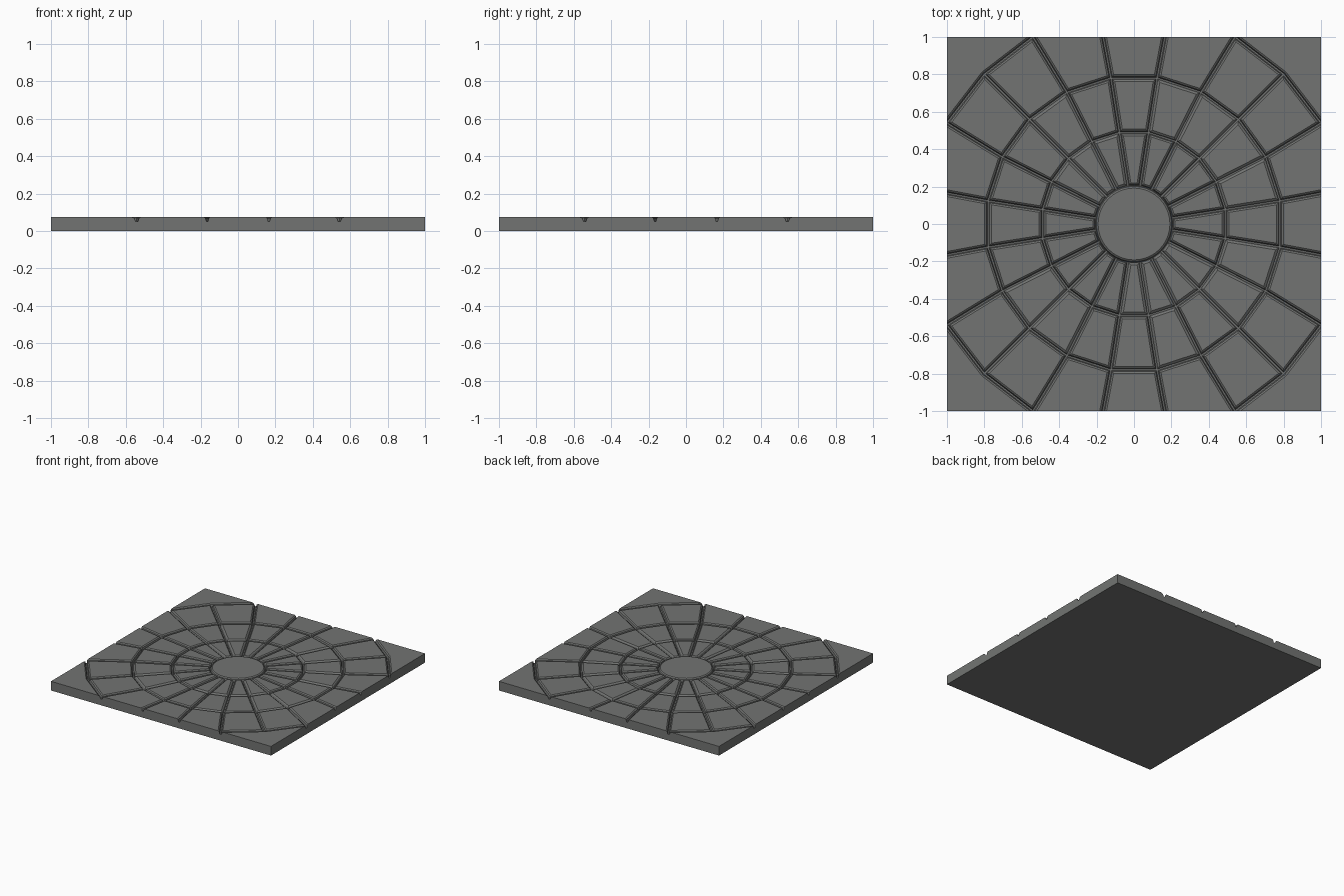
import bpy, bmesh, math, random
from mathutils import Vector

if "Cube" in bpy.data.objects:
    bpy.data.objects.remove(bpy.data.objects["Cube"])

random.seed(4)
TOP, BED = 0.075, 0.05          # stone top and groove floor

stone = bpy.data.materials.new("grey stone")
stone.diffuse_color = (0.17, 0.175, 0.17, 1)
stone.use_nodes = True
stone.node_tree.nodes["Principled BSDF"].inputs["Base Color"].default_value = stone.diffuse_color


def make_object(name, bm):
    bmesh.ops.recalc_face_normals(bm, faces=bm.faces)
    mesh = bpy.data.meshes.new(name)
    bm.to_mesh(mesh)
    bm.free()
    mesh.materials.append(stone)
    ob = bpy.data.objects.new(name, mesh)
    bpy.context.collection.objects.link(ob)
    bpy.ops.object.select_all(action='DESELECT')
    bpy.context.view_layer.objects.active = ob
    ob.select_set(True)
    bpy.ops.object.shade_smooth_by_angle(angle=math.radians(25))
    return ob


def polar(r, deg):
    a = math.radians(deg)
    return Vector((r * math.cos(a), r * math.sin(a)))


def on_border(a, b):
    return any(abs(abs(a[i]) - 1) < 1e-4 and abs(a[i] - b[i]) < 1e-4 for i in (0, 1))


def inset(pts, d):
    """Shrink a counter-clockwise outline, keeping the slab's border edges in place."""
    lines = []
    for i, a in enumerate(pts):
        b = pts[(i + 1) % len(pts)]
        t = (b - a).normalized()
        n = Vector((-t.y, t.x))
        lines.append((a + n * (0 if on_border(a, b) else d), t))
    out = []
    for i in range(len(pts)):
        (p, t), (q, u) = lines[i - 1], lines[i]
        cross = t.x * u.y - t.y * u.x
        if abs(cross) < 1e-5:
            out.append(q.copy())
        else:
            w = q - p
            out.append(p + t * ((w.x * u.y - w.y * u.x) / cross))
    return out


def add_stone(bm, pts, drop=0.0):
    """One paving stone with a worn, bevelled rim."""
    rings = []
    for d, z in ((0.004, BED), (0.009, TOP - 0.007), (0.018, TOP)):
        low = drop if z > BED else 0
        rings.append([bm.verts.new((p.x, p.y, z - low)) for p in inset(pts, d)])
    n = len(pts)
    for lo, hi in zip(rings, rings[1:]):
        for i in range(n):
            j = (i + 1) % n
            bm.faces.new((lo[i], lo[j], hi[j], hi[i]))
    bm.faces.new(rings[-1])


# bed slab
bm = bmesh.new()
bmesh.ops.create_cube(bm, size=1)
for v in bm.verts:
    v.co = (v.co.x * 2, v.co.y * 2, (v.co.z + 0.5) * BED)
make_object("bed_slab", bm)

# round centre stone
bm = bmesh.new()
add_stone(bm, [polar(0.21, i * 9) for i in range(40)])
make_object("centre_stone", bm)

# two rings of wedge stones
for name, r0, r1 in (("inner_ring", 0.205, 0.495), ("middle_ring", 0.495, 0.79)):
    bm = bmesh.new()
    for i in range(20):
        a, b = 18 * i - 9, 18 * i + 9
        add_stone(bm, [polar(r0, a), polar(r1, a), polar(r1, b), polar(r0, b)],
                  random.uniform(0, 0.003))
    make_object(name, bm)

# outer ring reaching the square border, and the corner stones
outer = bmesh.new()
corners = bmesh.new()
for q in range(4):
    def turn(x, y):
        for _ in range(q):
            x, y = -y, x
        return Vector((x, y))
    rim = [(1, -0.165), (1, 0.165), (1, 0.54), (0.8, 0.8), (0.54, 1), (0.165, 1)]
    for k in range(5):
        a, b = 18 * k - 9 + 90 * q, 18 * k + 9 + 90 * q
        add_stone(outer, [polar(0.79, a), turn(*rim[k]), turn(*rim[k + 1]), polar(0.79, b)])
    add_stone(corners, [turn(*p) for p in ((1, 0.54), (1, 1), (0.54, 1), (0.8, 0.8))])
make_object("outer_ring", outer)
make_object("corner_stones", corners)
